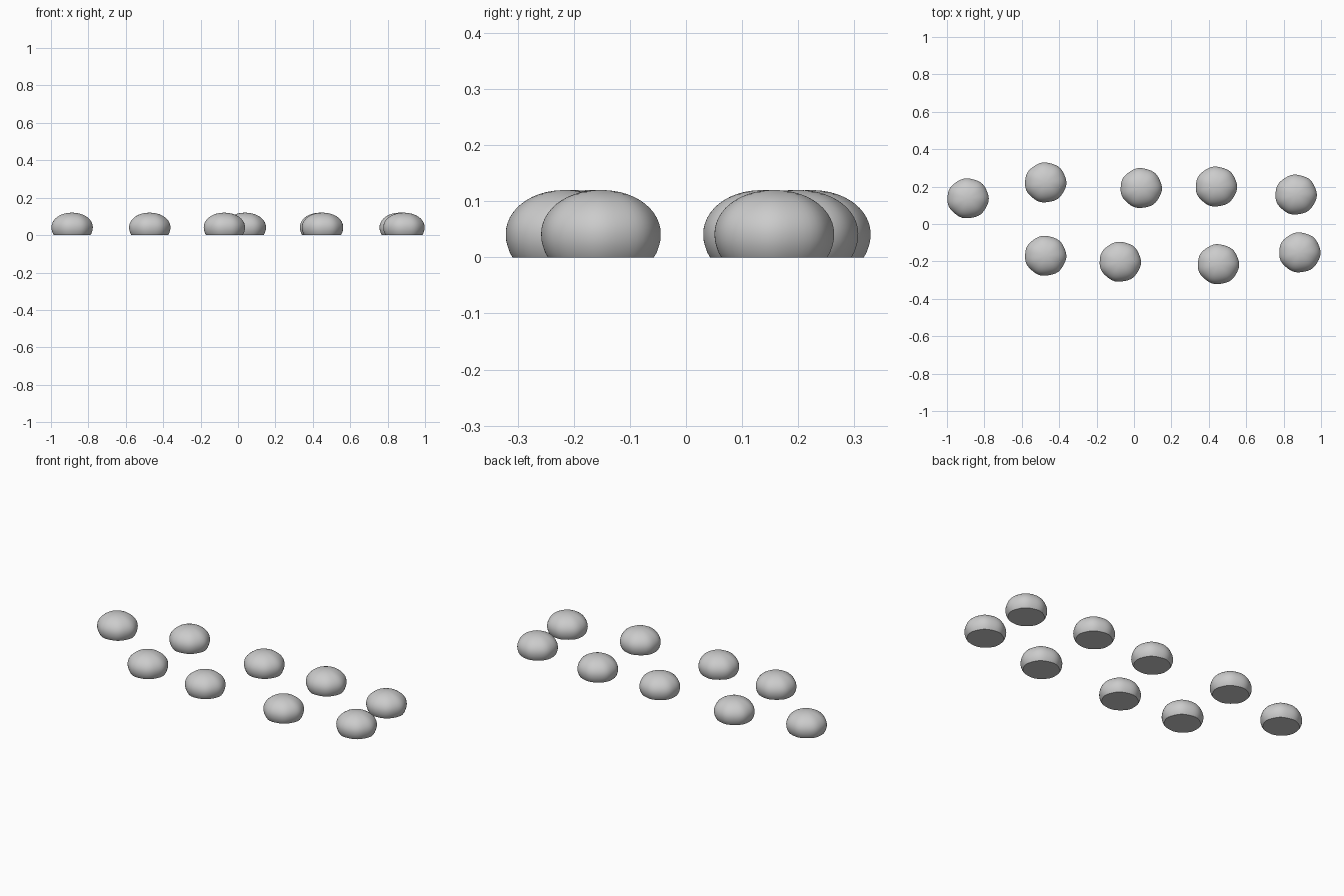
import bpy, bmesh, math

if "Cube" in bpy.data.objects:
    bpy.data.objects.remove(bpy.data.objects["Cube"])

grey = bpy.data.materials.new("stone grey")
grey.diffuse_color = (0.6, 0.6, 0.6, 1)
grey.use_nodes = True
grey.node_tree.nodes["Principled BSDF"].inputs["Base Color"].default_value = grey.diffuse_color

# Pebble: flat base, rounded flank, domed top, slightly uneven outline
SEG = 48
RX, RY, ZMID, RISE = 0.1105, 0.1065, 0.042, 0.078
profile = [(0.885, 0.0), (0.93, 0.008), (0.97, 0.02), (0.993, 0.03)]
for i in range(13):
    a = math.radians(i * 7.2)
    profile.append((math.cos(a) ** 0.95, ZMID + RISE * math.sin(a)))

bm = bmesh.new()
rings = []
for r, z in profile:
    ring = []
    for s in range(SEG):
        t = 2 * math.pi * s / SEG
        wobble = 1 + 0.012 * math.cos(7 * t + 0.4)
        ring.append(bm.verts.new((RX * r * wobble * math.cos(t), RY * r * wobble * math.sin(t), z)))
    rings.append(ring)
for low, high in zip(rings, rings[1:]):
    for s in range(SEG):
        n = (s + 1) % SEG
        bm.faces.new((low[s], low[n], high[n], high[s]))
bm.faces.new(rings[0][::-1])
tip = bm.verts.new((0, 0, ZMID + RISE))
for s in range(SEG):
    bm.faces.new((rings[-1][s], rings[-1][(s + 1) % SEG], tip))
mesh = bpy.data.meshes.new("stepping_stone")
bm.to_mesh(mesh)
bm.free()
mesh.materials.append(grey)

# Two loose rows of stones
back_row = [(-0.888, 0.137), (-0.473, 0.222), (0.038, 0.192), (0.44, 0.2), (0.866, 0.157)]
front_row = [(-0.473, -0.17), (-0.074, -0.202), (0.451, -0.215), (0.886, -0.152)]
for name, row in (("back_stone", back_row), ("front_stone", front_row)):
    for i, (x, y) in enumerate(row):
        ob = bpy.data.objects.new(f"{name}_{i + 1}", mesh)
        ob.location = (x, y, 0)
        bpy.context.collection.objects.link(ob)
        bpy.context.view_layer.objects.active = ob
        ob.select_set(True)

# Smooth sides with a crisp base edge
for p in mesh.polygons:
    p.use_smooth = len(p.vertices) < 5
